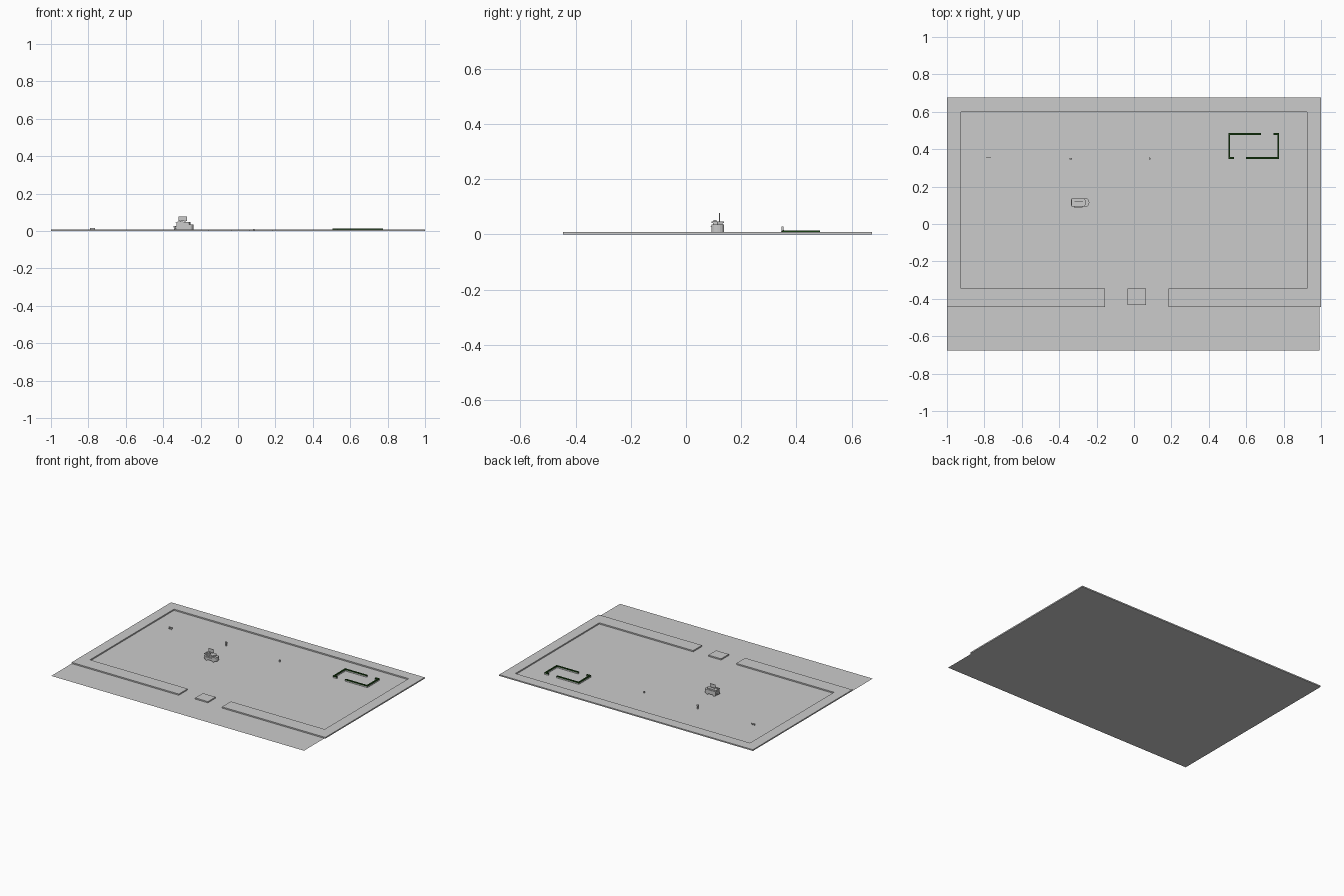
import bpy, bmesh, math
from mathutils import Matrix, Vector

if "Cube" in bpy.data.objects:
    bpy.data.objects.remove(bpy.data.objects["Cube"], do_unlink=True)


def material(name, rgb):
    m = bpy.data.materials.new(name)
    m.use_nodes = True
    m.diffuse_color = (*rgb, 1)
    m.node_tree.nodes["Principled BSDF"].inputs["Base Color"].default_value = (*rgb, 1)
    return m


GREY = material("concrete grey", (0.6, 0.6, 0.6))
GREEN = material("hedge green", (0.01, 0.055, 0.006))


def finish(name, bm, mat):
    bmesh.ops.recalc_face_normals(bm, faces=bm.faces)
    mesh = bpy.data.meshes.new(name)
    bm.to_mesh(mesh)
    bm.free()
    mesh.materials.append(mat)
    ob = bpy.data.objects.new(name, mesh)
    bpy.context.collection.objects.link(ob)
    return ob


def prism(name, points, z0, z1, mat=GREY):
    """Extrude a flat plan outline from z0 up to z1."""
    bm = bmesh.new()
    face = bm.faces.new([bm.verts.new((x, y, z0)) for x, y in points])
    ext = bmesh.ops.extrude_face_region(bm, geom=[face], use_keep_orig=True)
    top = [g for g in ext["geom"] if isinstance(g, bmesh.types.BMVert)]
    bmesh.ops.translate(bm, verts=top, vec=(0, 0, z1 - z0))
    return finish(name, bm, mat)


def box(name, x0, x1, y0, y1, z0, z1, mat=GREY):
    return prism(name, [(x0, y0), (x1, y0), (x1, y1), (x0, y1)], z0, z1, mat)


def cylinder(name, centre, radius, depth, axis="Z", sides=12):
    bm = bmesh.new()
    turn = Matrix.Rotation(math.pi / 2, 4, "X") if axis == "Y" else Matrix()
    bmesh.ops.create_cone(bm, cap_ends=True, segments=sides, radius1=radius,
                          radius2=radius, depth=depth,
                          matrix=Matrix.Translation(Vector(centre)) @ turn)
    return finish(name, bm, GREY)


# Ground sheet under the lot and the road
bm = bmesh.new()
bm.faces.new([bm.verts.new((x, y, 0)) for x, y in
              [(-1, -0.675), (0.993, -0.675), (0.993, 0.675), (-1, 0.675)]])
finish("ground", bm, GREY)

# Raised pavement around the lot, open at the entrance, and its island
KERB = 0.009
prism("pavement", [(-0.155, -0.445), (-0.155, -0.345), (-0.925, -0.345), (-0.925, 0.6),
                   (0.925, 0.6), (0.925, -0.345), (0.185, -0.345), (0.185, -0.445),
                   (1, -0.445), (1, 0.675), (-1, 0.675), (-1, -0.445)], 0, KERB)
box("entrance_island", -0.035, 0.065, -0.432, -0.345, 0, KERB)

# Hedge in a low planter: one hooked half, and the same turned half round
CX, CY, HX, HY, T = 0.64, 0.4175, 0.136, 0.069, 0.01
half = [(-HX, -HY), (-HX + 0.03, -HY), (-HX + 0.03, -HY + T), (-HX + T, -HY + T),
        (-HX + T, HY - T), (0.04, HY - T), (0.04, HY), (-HX, HY)]
for side, s in (("left", -1), ("right", 1)):
    outline = [(CX + s * x, CY + s * y) for x, y in half]
    prism("planter_" + side, outline, 0, 0.007)
    prism("hedge_" + side, outline, 0.007, 0.0135, GREEN)

# Food truck: body with a rounded nose
Y0, Y1 = 0.093, 0.137
nose = [(-0.253 + 0.014 * math.cos(a), 0.115 + 0.022 * math.sin(a))
        for a in [math.radians(-90 + 22.5 * i) for i in range(9)]]
prism("truck_body", [(-0.33, Y1), (-0.33, Y0)] + nose, 0.008, 0.036)
prism("truck_cabin", [(-0.328, Y1 - 0.004), (-0.328, Y0 + 0.004),
                      (-0.262, Y0 + 0.004), (-0.255, 0.115), (-0.262, Y1 - 0.004)],
      0.036, 0.047)
box("truck_roof", -0.333, -0.265, Y0, Y1, 0.042, 0.046)
box("truck_bumper", -0.338, -0.33, 0.1, 0.13, 0.012, 0.025)
box("roof_vent", -0.324, -0.292, 0.099, 0.111, 0.047, 0.052)
box("serving_counter", -0.322, -0.275, Y0 - 0.005, Y0, 0.026, 0.028)

# Roof sign on two posts
box("roof_sign", -0.317, -0.274, 0.119, 0.123, 0.054, 0.077)
for i, x in enumerate((-0.308, -0.286)):
    box(f"sign_post_{i}", x, x + 0.004, 0.119, 0.123, 0.047, 0.054)

# Wheels
for x in (-0.315, -0.262):
    for y in (Y0 + 0.004, Y1 - 0.004):
        cylinder("wheel", (x, y, 0.009), 0.009, 0.007, "Y")

# Street furniture along the back: bench, bin post and small stool
box("bench_seat", -0.79, -0.765, 0.345, 0.355, 0.006, 0.008)
box("bench_back", -0.79, -0.765, 0.353, 0.355, 0.008, 0.016)
for x in (-0.788, -0.769):
    box("bench_leg", x, x + 0.002, 0.346, 0.354, 0, 0.006)
cylinder("post", (-0.338, 0.35, 0.01), 0.004, 0.02)
box("post_box", -0.346, -0.332, 0.346, 0.354, 0.018, 0.028)
cylinder("stool", (0.084, 0.35, 0.006), 0.005, 0.012)
